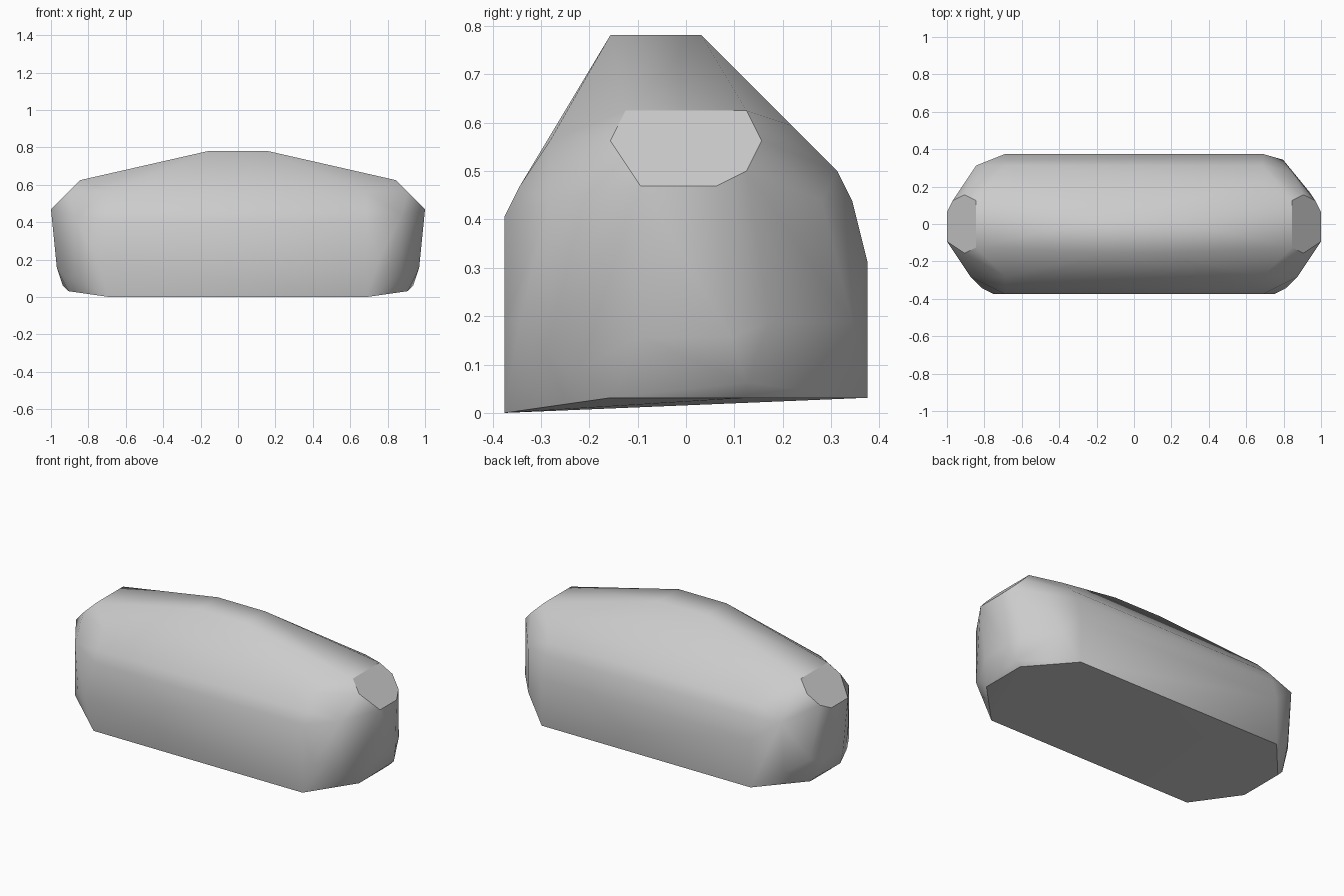
import bpy
import bmesh
from mathutils import Vector

default_cube = bpy.data.objects.get("Cube")
if default_cube:
    bpy.data.objects.remove(default_cube, do_unlink=True)

UNIT = 1 / 32  # modelling grid step

# Long body: one (y, z) section carried along the straight middle
HALF_LENGTH = 22
body_section = [(-12, 0), (-12, 13), (-11, 15), (-9, 18), (-7, 19),
                (7, 19), (10, 16), (11, 14), (12, 10), (12, 1)]

# Flat crown on top: (y, z) of its front and back edges
CROWN_HALF_LENGTH = 5
crown_section = [(-5, 25), (1, 25)]

# Slanted end plate: (y, z); x follows from the 45 degree slope
PLATE_SUM = 47
end_plate = [(-5, 18), (-4, 20), (4, 20), (5, 18), (4, 16), (2, 15), (-3, 15)]

# Rounded end below the plate: (x, y, z), shared by both ends
rounded_end = [(24, -12, 6), (26, -11, 6), (28, -9, 14), (28, -9, 4),
               (29, -7, 3), (29, -5, 1), (31, -3, 5), (31, 3, 5),
               (29, 4, 1), (30, 4, 2), (30, 5.5, 6)]

# Back corners differ slightly from end to end
back_corner = {1: [(25.5, 11, 6), (27, 9, 14)],
               -1: [(27, 10, 14), (27, 9, 4), (28, 5, 1)]}


def end_points(side):
    """All shell corners on one end of the body."""
    points = [(HALF_LENGTH, y, z) for y, z in body_section]
    points += [(CROWN_HALF_LENGTH, y, z) for y, z in crown_section]
    points += [(PLATE_SUM - z, y, z) for y, z in end_plate]
    points += rounded_end + back_corner[side]
    return [Vector((side * x, y, z)) * UNIT for x, y, z in points]


def is_flat_panel(face):
    """The underside and the two slanted end plates keep crisp borders."""
    n = face.normal
    underside = n.z < -0.95
    plate = abs(n.y) < 0.03 and abs(n.z - abs(n.x)) < 0.03
    return underside or plate


# Wrap the corners in a tight shell
bm = bmesh.new()
for side in (1, -1):
    for point in end_points(side):
        bm.verts.new(point)
bmesh.ops.remove_doubles(bm, verts=bm.verts[:], dist=UNIT / 10)
bmesh.ops.convex_hull(bm, input=bm.verts[:])
loose = [v for v in bm.verts if not v.link_faces]
bmesh.ops.delete(bm, geom=loose, context='VERTS')
bmesh.ops.recalc_face_normals(bm, faces=bm.faces[:])
bmesh.ops.dissolve_limit(bm, angle_limit=0.02, verts=bm.verts[:], edges=bm.edges[:])
bm.normal_update()

# Soft shading except around the flat panels
for face in bm.faces:
    face.smooth = True
for edge in bm.edges:
    panels = [is_flat_panel(f) for f in edge.link_faces]
    edge.smooth = not (any(panels) and not all(panels))

mesh = bpy.data.meshes.new("shell")
bm.to_mesh(mesh)
bm.free()
shell = bpy.data.objects.new("shell", mesh)
bpy.context.collection.objects.link(shell)

# Plain grey finish
grey = bpy.data.materials.new("light_grey")
grey.use_nodes = True
colour = (0.6, 0.6, 0.6, 1)
grey.diffuse_color = colour
for node in grey.node_tree.nodes:
    if node.type == 'BSDF_PRINCIPLED':
        node.inputs["Base Color"].default_value = colour
mesh.materials.append(grey)
